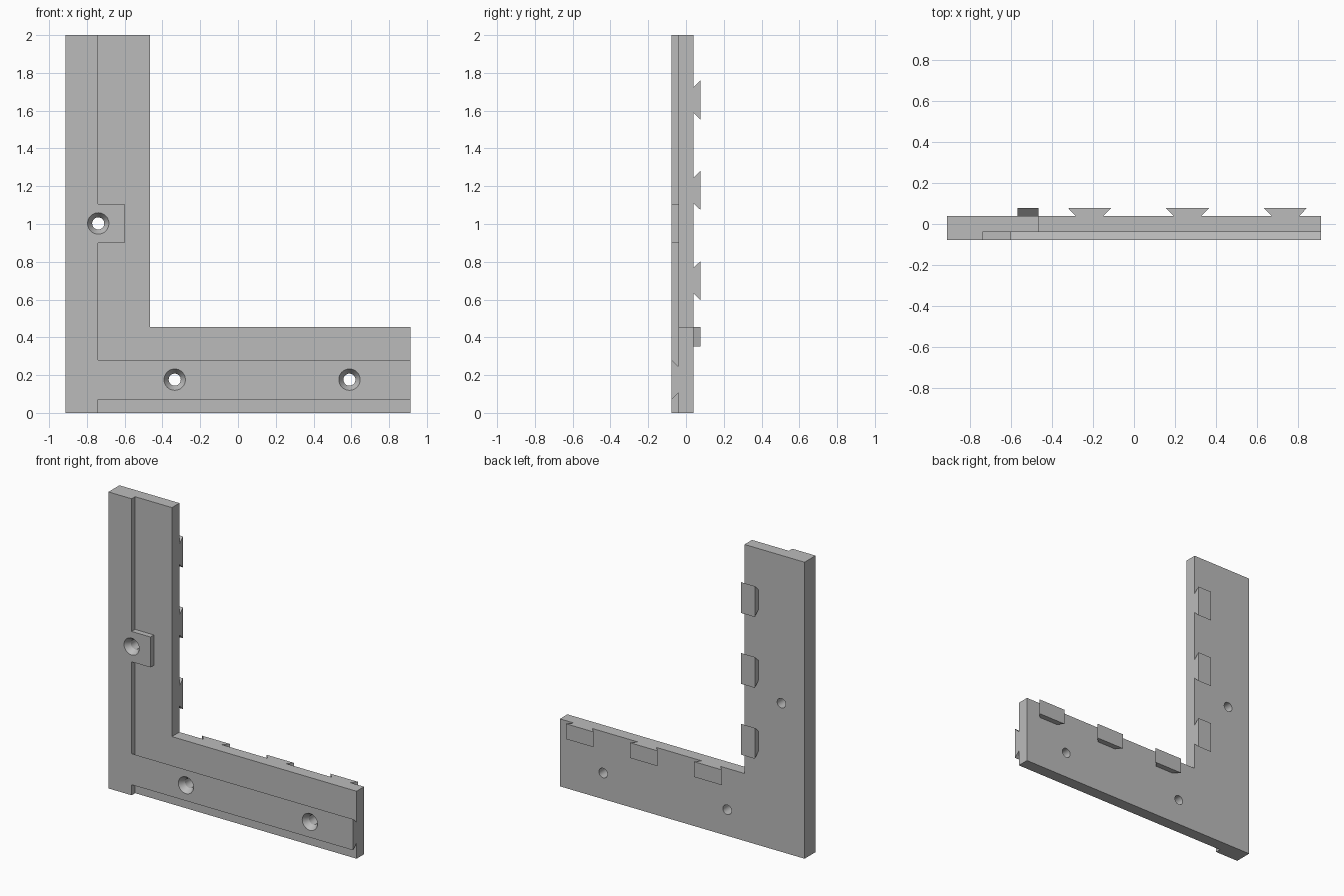
import bpy, bmesh, math

if "Cube" in bpy.data.objects:
    bpy.data.objects.remove(bpy.data.objects["Cube"], do_unlink=True)

# Main dimensions
W = 0.913             # half width
FRONT, STEP, BACK, TIP = -0.077, -0.04, 0.04, 0.077
INNER = -0.465        # inner edge of the upright arm
SHELF = 0.455         # top edge of the foot arm
RIB = -0.74           # edge of the raised side strip

grey = bpy.data.materials.new("plain grey")
grey.use_nodes = True
colour = (0.5, 0.5, 0.5, 1)
grey.diffuse_color = colour
grey.node_tree.nodes["Principled BSDF"].inputs["Base Color"].default_value = colour


def loft(name, rings):
    """Solid that joins matching rings of points, capped at both ends."""
    bm = bmesh.new()
    loops = [[bm.verts.new(p) for p in ring] for ring in rings]
    n = len(loops[0])
    for a, b in zip(loops, loops[1:]):
        for i in range(n):
            j = (i + 1) % n
            bm.faces.new((a[i], a[j], b[j], b[i]))
    bm.faces.new(loops[0])
    bm.faces.new(loops[-1])
    bmesh.ops.recalc_face_normals(bm, faces=bm.faces)
    mesh = bpy.data.meshes.new(name)
    bm.to_mesh(mesh)
    bm.free()
    mesh.materials.append(grey)
    obj = bpy.data.objects.new(name, mesh)
    bpy.context.collection.objects.link(obj)
    return obj


def slab(name, outline, y0, y1):
    return loft(name, [[(x, y, z) for x, z in outline] for y in (y0, y1)])


def dovetail(mid, narrow, wide, y_narrow, y_wide):
    """Cross-section as (position along the arm, y)."""
    return [(mid - narrow, y_narrow), (mid + narrow, y_narrow),
            (mid + wide, y_wide), (mid - wide, y_wide)]


def combine(target, tool, operation):
    mod = target.modifiers.new(tool.name, 'BOOLEAN')
    mod.operation = operation
    mod.solver = 'EXACT'
    mod.object = tool
    bpy.context.view_layer.objects.active = target
    bpy.ops.object.modifier_apply(modifier=mod.name)
    bpy.data.objects.remove(tool, do_unlink=True)


# L-shaped plate
bracket = slab("bracket_plate", [(-W, 0), (W, 0), (W, SHELF), (INNER, SHELF),
                                 (INNER, 2), (-W, 2)], STEP, BACK)

# Raised side strip with its square tab
strip = slab("side_strip", [(-W, 0), (RIB, 0), (RIB, 0.9), (-0.6, 0.9),
                            (-0.6, 1.105), (RIB, 1.105), (RIB, 2), (-W, 2)], FRONT, STEP)

# Undercut rail along the foot, wider at the front
section = dovetail(0.176, 0.07, 0.105, STEP, FRONT)
rail = loft("foot_rail", [[(x, y, z) for z, y in section] for x in (-0.8, W)])
combine(strip, rail, 'UNION')
combine(bracket, strip, 'UNION')

# Countersunk screw holes
for x, z in ((RIB, 1.003), (-0.335, 0.176), (0.59, 0.176)):
    rings = []
    for r, y in ((0.0633, FRONT - 0.01), (0.032, STEP), (0.032, BACK + 0.02)):
        angles = [math.tau * i / 32 for i in range(32)]
        rings.append([(x + r * math.cos(a), y, z + r * math.sin(a)) for a in angles])
    combine(bracket, loft("screw_hole", rings), 'DIFFERENCE')

# Dovetail teeth on the back, flush with the inner edges
for i in range(3):
    section = dovetail(0.7 + 0.478 * i, 0.068, 0.104, BACK, TIP)
    loft(f"upright_tooth_{i + 1}",
         [[(x, y, z) for z, y in section] for x in (INNER - 0.103, INNER)])
    section = dovetail(-0.217 + 0.478 * i, 0.068, 0.104, BACK, TIP)
    loft(f"foot_tooth_{i + 1}",
         [[(x, y, z) for x, y in section] for z in (SHELF - 0.103, SHELF)])

# Smooth hole walls, crisp edges elsewhere
bpy.ops.object.select_all(action='DESELECT')
bracket.select_set(True)
bpy.context.view_layer.objects.active = bracket
bpy.ops.object.shade_smooth_by_angle(angle=math.radians(25))
